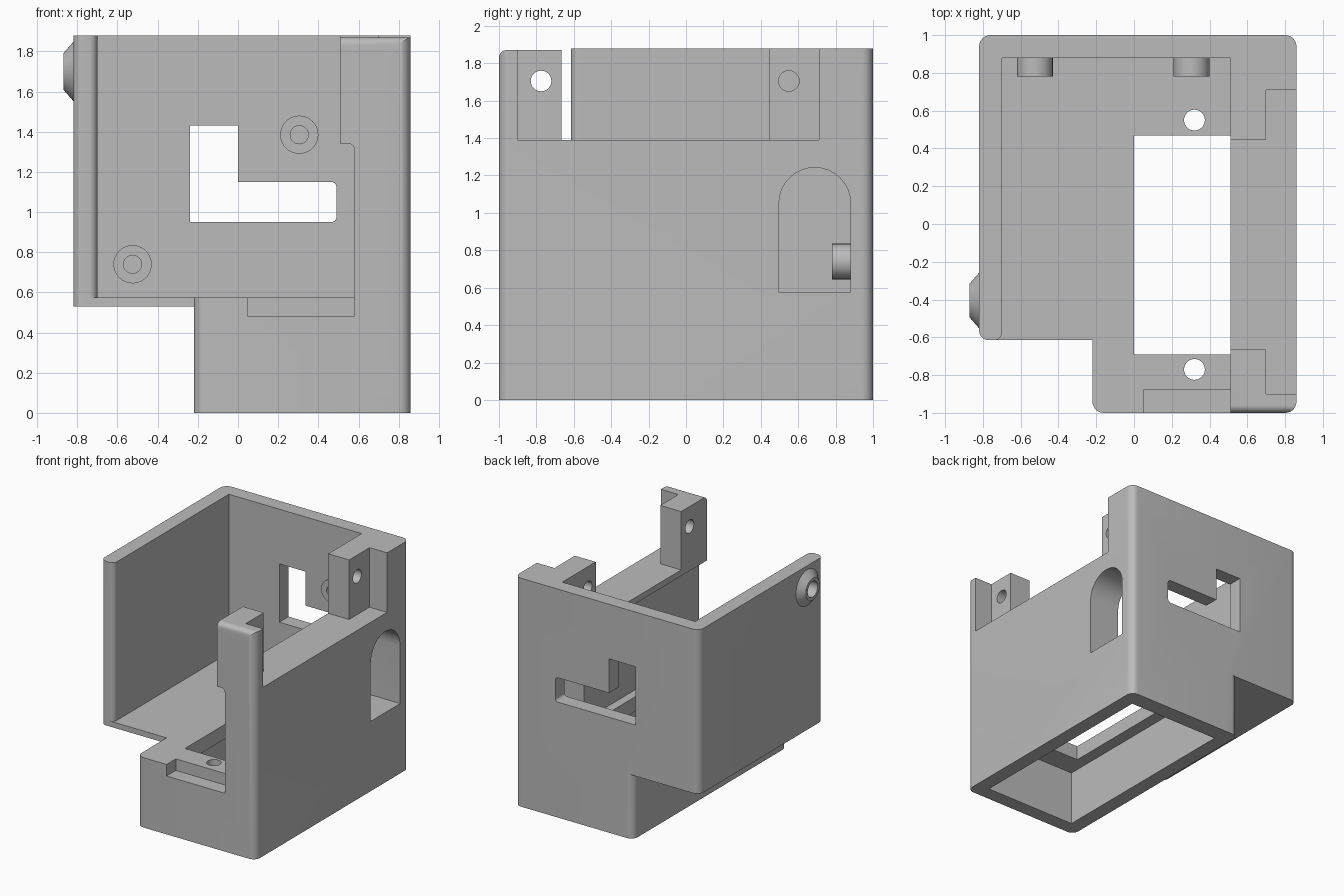
import bpy, bmesh, math
from mathutils import Vector, Matrix

cube = bpy.data.objects.get("Cube")
if cube:
    bpy.data.objects.remove(cube, do_unlink=True)

grey = bpy.data.materials.new("light grey plastic")
grey.use_nodes = True
COLOUR = (0.5, 0.5, 0.5, 1)
grey.diffuse_color = COLOUR
grey.node_tree.nodes["Principled BSDF"].inputs["Base Color"].default_value = COLOUR


def outline(points, steps=8):
    """Expand (a, b, radius) corners into fillet arcs; plain (a, b) stays sharp."""
    out = []
    for i, p in enumerate(points):
        c = Vector(p[:2])
        if len(p) == 2:
            out.append(c)
            continue
        r = p[2]
        u = (Vector(points[i - 1][:2]) - c).normalized()
        v = (Vector(points[(i + 1) % len(points)][:2]) - c).normalized()
        for s in range(steps + 1):
            t = math.pi / 2 * s / steps
            out.append(c + r * (u + v) - r * (v * math.cos(t) + u * math.sin(t)))
    return out


def finish(name, bm):
    bmesh.ops.recalc_face_normals(bm, faces=bm.faces)
    mesh = bpy.data.meshes.new(name)
    bm.to_mesh(mesh)
    bm.free()
    mesh.materials.append(grey)
    obj = bpy.data.objects.new(name, mesh)
    bpy.context.collection.objects.link(obj)
    return obj


def prism(name, axis, lo, hi, points):
    """Extrude an outline along an axis; the outline uses the other two axes in order."""
    place = {"x": lambda a, b: (lo, a, b), "y": lambda a, b: (a, lo, b),
             "z": lambda a, b: (a, b, lo)}[axis]
    bm = bmesh.new()
    face = bm.faces.new([bm.verts.new(place(*p)) for p in outline(points)])
    ext = bmesh.ops.extrude_face_region(bm, geom=[face])
    move = Vector([(hi - lo) * (axis == k) for k in "xyz"])
    bmesh.ops.translate(bm, vec=move, verts=[g for g in ext["geom"]
                                             if isinstance(g, bmesh.types.BMVert)])
    return finish(name, bm)


def box(name, x0, x1, y0, y1, z0, z1):
    return prism(name, "z", z0, z1, [(x0, y0), (x1, y0), (x1, y1), (x0, y1)])


def rod(name, axis, centre, r1, r2, depth):
    turn = {"x": Matrix.Rotation(math.pi / 2, 4, "Y"),
            "y": Matrix.Rotation(-math.pi / 2, 4, "X"), "z": Matrix()}[axis]
    bm = bmesh.new()
    bmesh.ops.create_cone(bm, cap_ends=True, segments=40, radius1=r1, radius2=r2,
                          depth=depth, matrix=Matrix.Translation(centre) @ turn)
    return finish(name, bm)


def combine(target, tool, operation="DIFFERENCE"):
    mod = target.modifiers.new(tool.name, "BOOLEAN")
    mod.operation, mod.solver, mod.object = operation, "EXACT", tool
    bpy.context.view_layer.objects.active = target
    bpy.ops.object.modifier_apply(modifier=mod.name)
    bpy.data.objects.remove(tool, do_unlink=True)


# Solid block with a stepped footprint
R = 0.06
body = prism("housing", "z", 0, 1.88, [
    (-0.82, -0.615, 0.05), (-0.22, -0.615), (-0.22, -1, R),
    (0.86, -1, R), (0.86, 1, R), (-0.82, 1, R)])

cutters = [
    # Space under the raised left side
    prism("under_left", "z", -0.1, 0.53, [
        (-1, -0.8), (-0.22, -0.8), (-0.22, 1, R), (-0.1, 1), (-0.1, 1.1), (-1, 1.1)]),
    # Main compartment, open at front and top, with an overhanging right rim
    prism("compartment", "y", -1.1, 0.88, [
        (-0.70, 0.575), (0.58, 0.575), (0.58, 1.34, 0.03), (0.51, 1.34),
        (0.51, 2), (-0.70, 2)]),
    # Rounded inner edge of the left wall
    prism("wall_round", "z", 0.575, 2, [
        (-0.76, -0.615), (-0.70, -0.615, 0.04), (-0.70, -0.56),
        (-0.65, -0.56), (-0.65, -0.7), (-0.76, -0.7)]),
    # Lowered right wall between the two posts, and the post rebates
    box("wall_gap", 0.4, 1, -0.665, 0.445, 1.39, 2),
    box("post_rebates", 0.70, 1, -0.90, 0.71, 1.39, 2),
    # Slightly lower, rounded top of the front post
    prism("post_top", "x", 0.4, 1, [
        (-1.1, 1.8), (-1, 1.8), (-1, 1.87, 0.04), (-0.64, 1.87), (-0.64, 2), (-1.1, 2)]),
    # Step in the front edge
    box("front_step", 0.05, 0.58, -1.1, -0.88, 0.48, 1),
    # Hollow base and floor opening
    box("base_hollow", -0.10, 0.74, -0.88, 0.86, -0.1, 0.455),
    box("floor_opening", 0, 0.51, -0.69, 0.468, 0.3, 0.8),
    # L-shaped back window
    prism("back_window", "y", 0.7, 1.1, [
        (-0.24, 0.95), (0.49, 0.95, 0.025), (0.49, 1.15, 0.025), (0, 1.15),
        (0, 1.43), (-0.24, 1.43)]),
    # Arched side window
    prism("side_window", "x", 0.5, 1, [
        (0.497, 0.575), (0.88, 0.575), (0.88, 1.242, 0.191), (0.497, 1.242, 0.191)]),
]
# Screw holes in the floor and posts
for y in (-0.77, 0.55):
    cutters.append(rod("floor_hole", "z", (0.32, y, 0.5), 0.055, 0.055, 0.5))
for y in (-0.775, 0.55):
    cutters.append(rod("post_hole", "x", (0.6, y, 1.705), 0.055, 0.055, 0.5))
for c in cutters:
    combine(body, c)

# Hollow bosses on the inside of the back wall
for x, z in ((0.305, 1.385), (-0.525, 0.74)):
    combine(body, rod("boss", "y", (x, 0.84, z), 0.095, 0.095, 0.12), "UNION")
    combine(body, rod("boss_hole", "y", (x, 0.82, z), 0.045, 0.045, 0.12))

# Tapered collar on the outside of the left wall
combine(body, rod("collar", "x", (-0.835, -0.405, 1.70), 0.09, 0.17, 0.07), "UNION")
combine(body, rod("collar_hole", "x", (-0.84, -0.405, 1.70), 0.065, 0.065, 0.1))

bpy.ops.object.select_all(action="DESELECT")
body.select_set(True)
bpy.context.view_layer.objects.active = body
bpy.ops.object.shade_smooth_by_angle(angle=math.radians(30))
